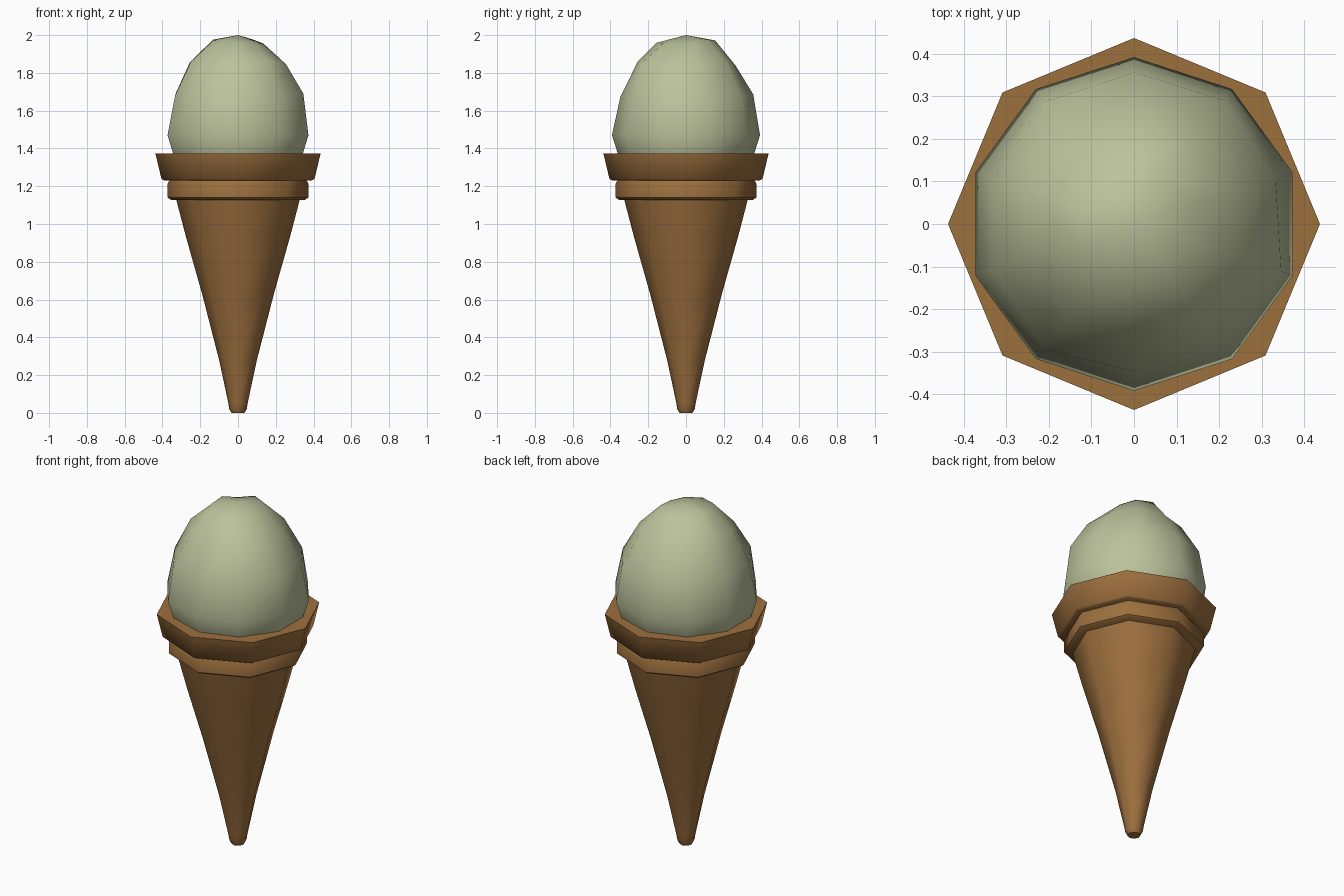
import bpy, bmesh, math, random
from mathutils import Vector

cube = bpy.data.objects.get("Cube")
if cube:
    bpy.data.objects.remove(cube, do_unlink=True)

random.seed(4)


def make_material(name, colour):
    mat = bpy.data.materials.new(name)
    mat.use_nodes = True
    mat.diffuse_color = (*colour, 1)
    mat.node_tree.nodes["Principled BSDF"].inputs["Base Color"].default_value = (*colour, 1)
    return mat


def lathe(name, profile, sides, mat, angle, wobble=0.0, stagger=False):
    """Faceted solid from (radius, height) rings, capped at both ends."""
    bm = bmesh.new()
    rings = []
    for row, (r, z) in enumerate(profile):
        if r == 0:
            rings.append([bm.verts.new((0, 0, z))])
            continue
        ring = []
        # upper rings may be jittered for a hand-cut look
        w = wobble if stagger and row > 2 else 0
        for i in range(sides):
            a = math.pi / 2 + math.tau * i / sides
            rr = r + random.uniform(-w, w)
            ring.append(bm.verts.new((rr * math.cos(a), rr * math.sin(a),
                                      z + random.uniform(-w, w))))
        rings.append(ring)
    for low, high in zip(rings, rings[1:]):
        for i in range(sides):
            j = (i + 1) % sides
            if len(high) == 1:
                bm.faces.new((low[i], low[j], high[0]))
            else:
                bm.faces.new((low[i], low[j], high[j], high[i]))
    bm.faces.new(reversed(rings[0]))
    if len(rings[-1]) > 1:
        bm.faces.new(rings[-1])
    bmesh.ops.recalc_face_normals(bm, faces=bm.faces)
    mesh = bpy.data.meshes.new(name)
    bm.to_mesh(mesh)
    bm.free()
    mesh.materials.append(mat)
    obj = bpy.data.objects.new(name, mesh)
    bpy.context.collection.objects.link(obj)
    bpy.ops.object.select_all(action="DESELECT")
    obj.select_set(True)
    bpy.context.view_layer.objects.active = obj
    bpy.ops.object.shade_smooth_by_angle(angle=math.radians(angle))
    return obj


wafer = make_material("wafer brown", (0.335, 0.16, 0.048))
mint = make_material("pale green ice cream", (0.50, 0.54, 0.33))

# Tapered eight-sided cone
lathe("wafer_cone",
      [(0.035, 0), (0.046, 0.02), (0.053, 0.06), (0.10, 0.28), (0.19, 0.63),
       (0.275, 0.93), (0.33, 1.14)], 8, wafer, 50)

# Lower collar
lathe("lower_collar",
      [(0.355, 1.128), (0.372, 1.14), (0.372, 1.215), (0.36, 1.235)], 8, wafer, 50)

# Flared rim
lathe("flared_rim",
      [(0.39, 1.23), (0.405, 1.238), (0.434, 1.36), (0.437, 1.372)], 8, wafer, 50)

# Faceted egg-shaped scoop
lathe("ice_cream_scoop",
      [(0.36, 1.37), (0.365, 1.385), (0.392, 1.47), (0.352, 1.68),
       (0.265, 1.85), (0.145, 1.965), (0, 2.0)], 10, mint, 40, 0.012, True)
